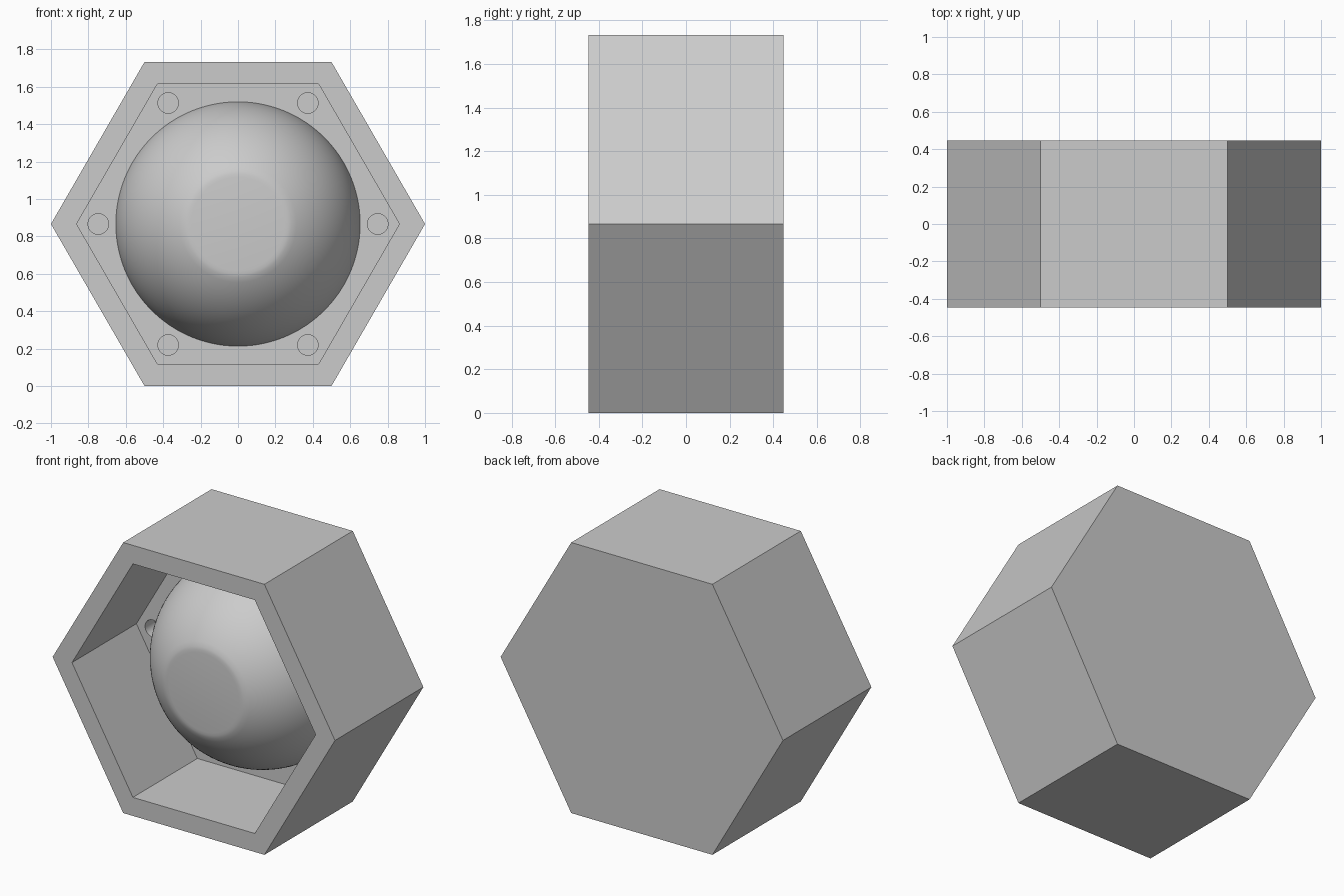
import bpy
import bmesh
from math import cos, sin, pi, radians, asin, sqrt

if "Cube" in bpy.data.objects:
    bpy.data.objects.remove(bpy.data.objects["Cube"], do_unlink=True)

MID_Z = sqrt(3) / 2      # height of the hexagon centre
FRONT, BACK = -0.447, 0.447
FLOOR = 0.205            # recess floor
HOLE_END = FLOOR + 0.1

grey = bpy.data.materials.new("light grey")
grey.use_nodes = True
COLOUR = (0.6, 0.6, 0.6, 1)
grey.diffuse_color = COLOUR
grey.node_tree.nodes["Principled BSDF"].inputs["Base Color"].default_value = COLOUR


def lathe(name, profile, sides, x=0, z=MID_Z):
    """Closed solid of revolution about the y axis; profile is (radius, y)."""
    bm = bmesh.new()
    rings = [[bm.verts.new((x + r * cos(2 * pi * i / sides), y,
                            z + r * sin(2 * pi * i / sides)))
              for i in range(sides)] for r, y in profile]
    for a, b in zip(rings, rings[1:]):
        for i in range(sides):
            j = (i + 1) % sides
            bm.faces.new((a[i], a[j], b[j], b[i]))
    bm.faces.new(rings[0])
    bm.faces.new(rings[-1])
    bmesh.ops.recalc_face_normals(bm, faces=bm.faces)
    mesh = bpy.data.meshes.new(name)
    bm.to_mesh(mesh)
    bm.free()
    mesh.materials.append(grey)
    obj = bpy.data.objects.new(name, mesh)
    bpy.context.collection.objects.link(obj)
    return obj


def select(obj):
    bpy.ops.object.select_all(action='DESELECT')
    obj.select_set(True)
    bpy.context.view_layer.objects.active = obj


def cut(target, cutter):
    mod = target.modifiers.new("cut", 'BOOLEAN')
    mod.operation, mod.solver, mod.object = 'DIFFERENCE', 'EXACT', cutter
    select(target)
    bpy.ops.object.modifier_apply(modifier=mod.name)
    bpy.data.objects.remove(cutter, do_unlink=True)


# Hexagonal housing with a hexagonal recess in the front
housing = lathe("hex_housing", [(1, FRONT), (1, BACK)], 6)
cut(housing, lathe("recess_cutter", [(0.863, FRONT - 0.1), (0.863, FLOOR)], 6))

# Six screw holes in the recess floor, one in each corner
for k in range(6):
    a = k * pi / 3
    cut(housing, lathe("hole_cutter", [(0.055, FLOOR - 0.1), (0.055, HOLE_END)], 32,
                       0.747 * cos(a), MID_Z + 0.747 * sin(a)))
select(housing)
bpy.ops.object.shade_smooth_by_angle(angle=radians(30))

# Dome with a flattened nose and a softened rim
RADIUS, CENTRE, STEPS = 0.655, 0.25, 24
start = asin(0.285 / RADIUS)
profile = [(0.25, -0.345), (0.268, -0.343)]
for i in range(STEPS + 1):
    t = start + (pi / 2 - start) * i / STEPS
    profile.append((RADIUS * sin(t), CENTRE - RADIUS * cos(t)))
dome = lathe("dome", profile, 96)
select(dome)
bpy.ops.object.shade_smooth_by_angle(angle=radians(40))
